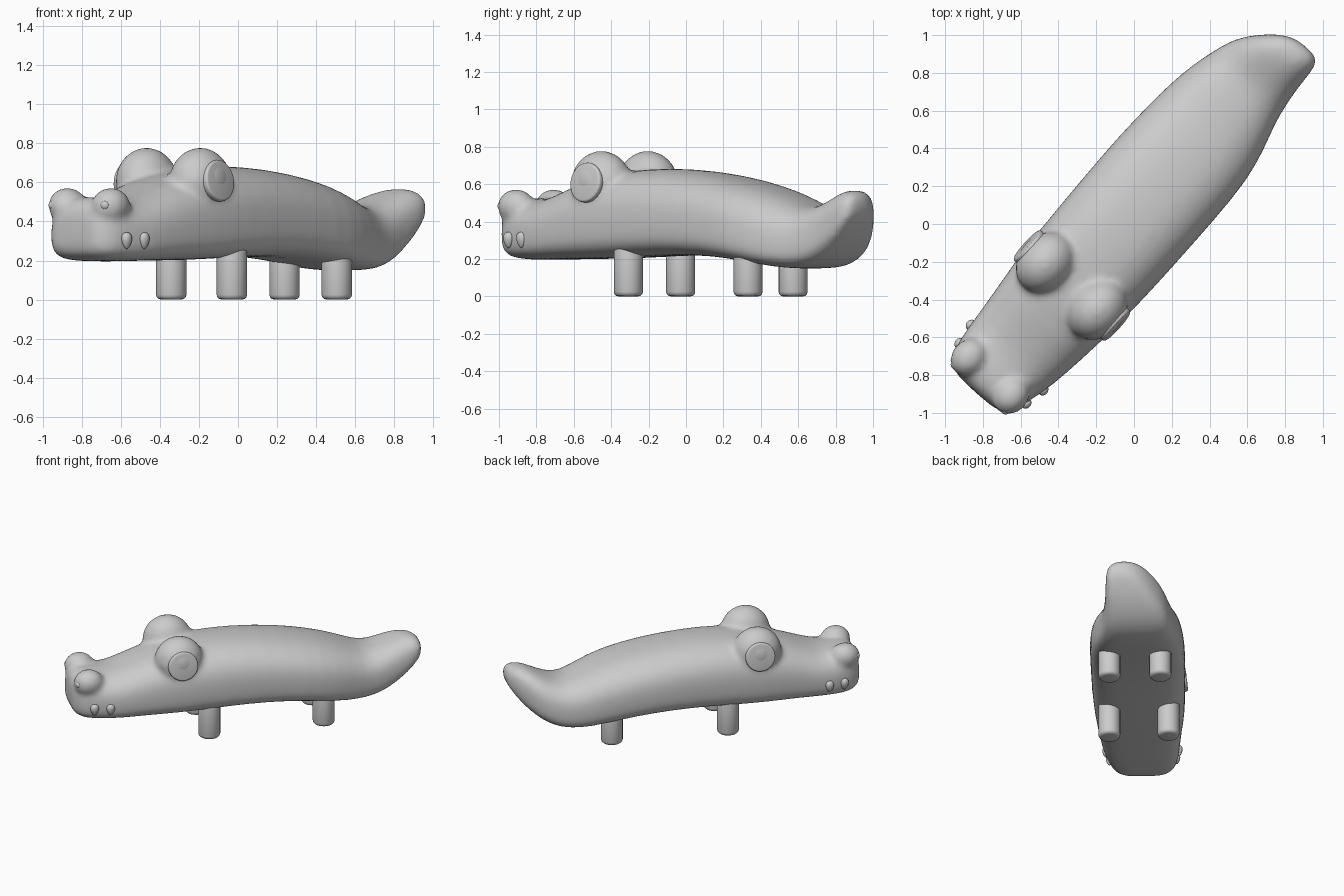
import bpy, bmesh
from math import radians, sin, cos, pi
from mathutils import Matrix, Vector

cube = bpy.data.objects.get("Cube")
if cube:
    bpy.data.objects.remove(cube)

clay = bpy.data.materials.new("plain grey")
clay.use_nodes = True
GREY = (0.6, 0.6, 0.6, 1)
clay.diffuse_color = GREY
clay.node_tree.nodes["Principled BSDF"].inputs["Base Color"].default_value = GREY

# The animal is modelled along y, then turned to lie diagonally
MID = -0.026
TURN = Matrix.Rotation(radians(-42), 4, "Z")


def finish(name, bm):
    bmesh.ops.recalc_face_normals(bm, faces=bm.faces)
    bm.transform(TURN)
    mesh = bpy.data.meshes.new(name)
    bm.to_mesh(mesh)
    bm.free()
    mesh.materials.append(clay)
    obj = bpy.data.objects.new(name, mesh)
    bpy.context.collection.objects.link(obj)
    for p in mesh.polygons:
        p.use_smooth = True
    return obj


def ball(bm, place, size, tilt=0):
    m = (Matrix.Translation(place) @ Matrix.Rotation(tilt, 4, "Y")
         @ Matrix.Diagonal((*size, 1)))
    bmesh.ops.create_uvsphere(bm, u_segments=20, v_segments=12, radius=1, matrix=m)


def power(v, e):
    return abs(v) ** e * (1 if v > 0 else -1)


# Body stations: y, centre x, half width, bottom z, top z
STATIONS = [
    (-1.225, -.03, .13, .27, .44), (-1.205, -.03, .175, .225, .49),
    (-1.15, -.03, .225, .20, .53), (-1.05, -.03, .25, .195, .525),
    (-.93, -.02, .272, .195, .515), (-.72, -.02, .295, .20, .60),
    (-.5, -.025, .32, .20, .66), (-.25, -.025, .33, .21, .685),
    (.0, -.03, .335, .22, .685), (.3, -.035, .338, .215, .655),
    (.57, -.035, .328, .18, .60), (.75, -.05, .30, .15, .54),
    (.9, -.06, .258, .145, .475), (1.0, -.055, .235, .165, .49),
    (1.1, -.045, .21, .215, .535), (1.2, -.005, .165, .30, .575),
    (1.27, .03, .125, .385, .565), (1.31, .06, .065, .45, .53)]


def body():
    bm = bmesh.new()
    rings = []
    n = 28
    for y, cx, w, lo, hi in STATIONS:
        belt = lo + (hi - lo) * 0.42
        ring = []
        for i in range(n):
            c, s = cos(2 * pi * i / n), sin(2 * pi * i / n)
            e = 0.8 if s > 0 else 0.5
            rise = (hi - belt) if s > 0 else (belt - lo)
            ring.append(bm.verts.new((cx + w * power(c, e), y,
                                      belt + rise * power(s, e))))
        rings.append(ring)
    for a, b in zip(rings, rings[1:]):
        for i in range(n):
            j = (i + 1) % n
            bm.faces.new((a[i], a[j], b[j], b[i]))
    bm.faces.new(rings[0])
    bm.faces.new(rings[-1])
    # Eye mounds and nostril bumps, blended into the body
    for side in (-1, 1):
        ball(bm, (MID + side * .185, -.465, .605), (.15, .18, .175))
        ball(bm, (MID + side * .15, -1.11, .48), (.095, .11, .095))
    obj = finish("body", bm)
    sub = obj.modifiers.new("round", "SUBSURF")
    sub.levels = sub.render_levels = 1
    blend = obj.modifiers.new("blend", "REMESH")
    blend.mode = "VOXEL"
    blend.voxel_size = 0.018
    blend.use_smooth_shade = True
    soft = obj.modifiers.new("soften", "SMOOTH")
    soft.factor = 0.5
    soft.iterations = 10


def rounded_cylinder(name, place, radius, depth, bevel, turn=Matrix()):
    bm = bmesh.new()
    bmesh.ops.create_cone(bm, cap_ends=True, segments=24, radius1=radius,
                          radius2=radius, depth=depth)
    rims = [e for e in bm.edges if abs(e.verts[0].co.z - e.verts[1].co.z) < 1e-4]
    bmesh.ops.bevel(bm, geom=rims, offset=bevel, segments=3, profile=0.5,
                    affect="EDGES")
    bm.transform(Matrix.Translation(place) @ turn)
    obj = finish(name, bm)
    bpy.context.view_layer.objects.active = obj
    obj.select_set(True)
    bpy.ops.object.shade_smooth_by_angle(angle=radians(35))
    obj.select_set(False)


body()
for side, label in ((-1, "right"), (1, "left")):
    # Stubby legs
    for pair, y, x in (("front", -.25, .209), ("back", .585, .18)):
        rounded_cylinder(f"{pair}_{label}_leg", (MID + side * x, y, .14),
                         .078, .28, .025)
    # Flat eye discs, facing slightly upward
    rounded_cylinder(f"{label}_eye", (MID + side * .305, -.462, .608), .107, .04, .012,
                     Matrix.Rotation(side * radians(82), 4, "Y"))
    # Nostrils
    bm = bmesh.new()
    ball(bm, (MID + side * .178, -1.185, .483), (.026, .026, .026))
    finish(f"{label}_nostril", bm)
    # Teeth, wider at the gum and pointing down
    for tooth, y, x in (("front", -1.087, .238), ("rear", -.975, .258)):
        bm = bmesh.new()
        ball(bm, (0, 0, 0), (.024, .029, .043))
        for v in bm.verts:
            taper = 1 + 7 * v.co.z
            v.co.x *= taper
            v.co.y *= taper
        bm.transform(Matrix.Translation(Vector((MID + side * x, y, .302))))
        finish(f"{tooth}_{label}_tooth", bm)
